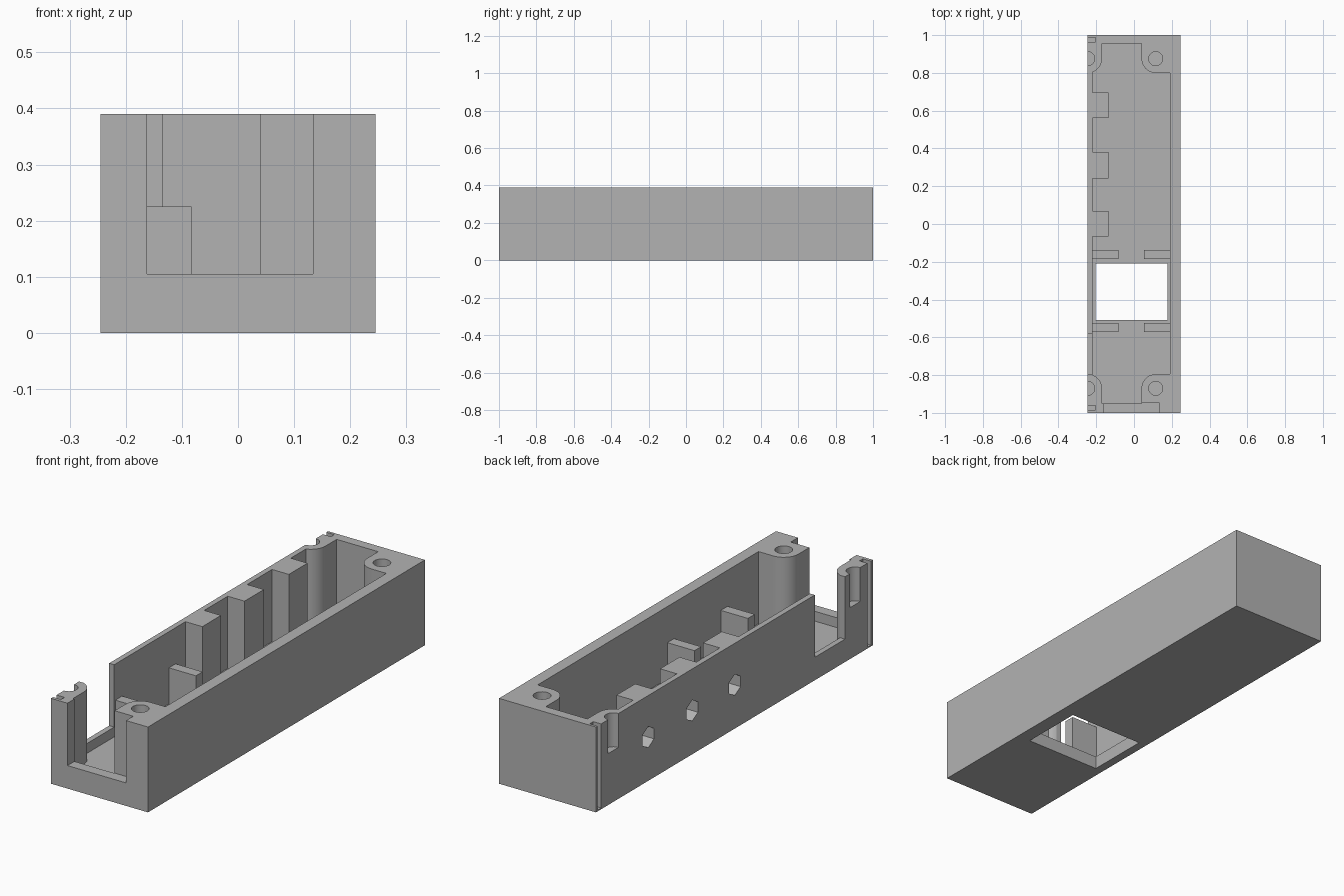
import bpy, bmesh, math
from mathutils import Matrix

cube = bpy.data.objects.get("Cube")
if cube:
    bpy.data.objects.remove(cube, do_unlink=True)

grey = bpy.data.materials.new("plain grey")
grey.use_nodes = True
grey.diffuse_color = (0.45, 0.45, 0.45, 1)
grey.node_tree.nodes["Principled BSDF"].inputs["Base Color"].default_value = grey.diffuse_color

HX, HEIGHT, FLOOR, LIP = 0.245, 0.39, 0.06, 0.105
ABOVE = HEIGHT + 0.1
WALL_L, WALL_R = 0.19, -0.22        # inner faces of the side walls
BACK, FRONT = 0.955, -0.95          # inner faces of the end walls
BOSS_R = 0.075
SCREW_X, SCREW_Y = (0.115, -HX), (0.875, -0.87)
RIBS = [(0.56, 0.695), (0.24, 0.38), (-0.065, 0.07)]


def prism(name, outline, z0, z1, matrix=None):
    """Extrude a flat outline from z0 to z1."""
    bm = bmesh.new()
    face = bm.faces.new([bm.verts.new((x, y, z0)) for x, y in outline])
    up = bmesh.ops.extrude_face_region(bm, geom=[face])["geom"]
    bmesh.ops.translate(bm, vec=(0, 0, z1 - z0),
                        verts=[v for v in up if isinstance(v, bmesh.types.BMVert)])
    bmesh.ops.recalc_face_normals(bm, faces=bm.faces)
    if matrix:
        bm.transform(matrix)
    mesh = bpy.data.meshes.new(name)
    bm.to_mesh(mesh)
    bm.free()
    mesh.materials.append(grey)
    obj = bpy.data.objects.new(name, mesh)
    bpy.context.collection.objects.link(obj)
    return obj


def box(name, x0, x1, y0, y1, z0, z1):
    return prism(name, [(x0, y0), (x1, y0), (x1, y1), (x0, y1)], z0, z1)


def arc(cx, cy, r, start, end, steps=10):
    angles = [math.radians(start + (end - start) * i / steps) for i in range(steps + 1)]
    return [(cx + r * math.cos(a), cy + r * math.sin(a)) for a in angles]


def cut(target, cutter):
    cutter.hide_render = True
    mod = target.modifiers.new("cut", "BOOLEAN")
    mod.operation, mod.solver, mod.object = "DIFFERENCE", "EXACT", cutter
    bpy.context.view_layer.objects.active = target
    bpy.ops.object.modifier_apply(modifier=mod.name)
    bpy.data.objects.remove(cutter, do_unlink=True)


# Outer case
case = box("case", -HX, HX, -1, 1, 0, HEIGHT)

# Cavity outline, leaving rounded screw bosses and wall ribs standing
sweep = math.degrees(math.acos((WALL_R + HX) / BOSS_R))
sx, (by, fy) = SCREW_X[0], SCREW_Y
outline = [(sx - BOSS_R, FRONT)] + arc(sx, fy, BOSS_R, 180, 90)
outline += [(WALL_L, fy + BOSS_R), (WALL_L, by - BOSS_R)]
outline += arc(sx, by, BOSS_R, 270, 180) + [(sx - BOSS_R, BACK), (BOSS_R - HX, BACK)]
outline += arc(-HX, by, BOSS_R, 0, -sweep)
for lo, hi in RIBS:
    outline += [(WALL_R, hi), (-0.135, hi), (-0.135, lo), (WALL_R, lo)]
outline += arc(-HX, fy, BOSS_R, sweep, 0) + [(BOSS_R - HX, FRONT)]
cut(case, prism("cavity", outline, FLOOR, ABOVE))

# Floor window, front notch and side notch
cut(case, box("floor_window", -0.205, 0.178, -0.508, -0.21, -0.1, 0.1))
cut(case, box("front_notch", -0.162, 0.134, -1.1, FRONT + 0.002, LIP, ABOVE))
cut(case, box("side_notch", -0.3, WALL_R + 0.005, -0.798, -0.58, LIP, ABOVE))

# Screw holes, open on the right-hand side
for x in SCREW_X:
    for y in SCREW_Y:
        cut(case, prism("screw_hole", arc(x, y, 0.037, 0, 348.75, 31), 0.235, ABOVE))

# Vertical corner grooves
for lo, hi in ((0.963, 0.988), (-0.985, -0.96)):
    cut(case, box("groove", -0.3, -0.205, lo, hi, 0.006, ABOVE))

# Blind hexagonal sockets behind the ribs
for lo, hi in RIBS:
    place = Matrix.Translation((0, (lo + hi) / 2 - 0.005, 0.2)) @ Matrix.Rotation(math.pi / 2, 4, "Y")
    cut(case, prism("socket", arc(0, 0, 0.048, 0, 300, 5), -0.3, -0.165, place))

bpy.ops.object.select_all(action="DESELECT")
case.select_set(True)
bpy.context.view_layer.objects.active = case
bpy.ops.object.shade_smooth_by_angle(angle=math.radians(25))

# Support blocks either side of the window
for end, lo, hi in (("front", -0.572, -0.523), ("back", -0.185, -0.137)):
    box(end + "_right_block", WALL_R - 0.01, -0.083, lo, hi, FLOOR - 0.01, 0.225)
    box(end + "_left_block", 0.053, WALL_L + 0.01, lo, hi, FLOOR - 0.01, 0.225)
